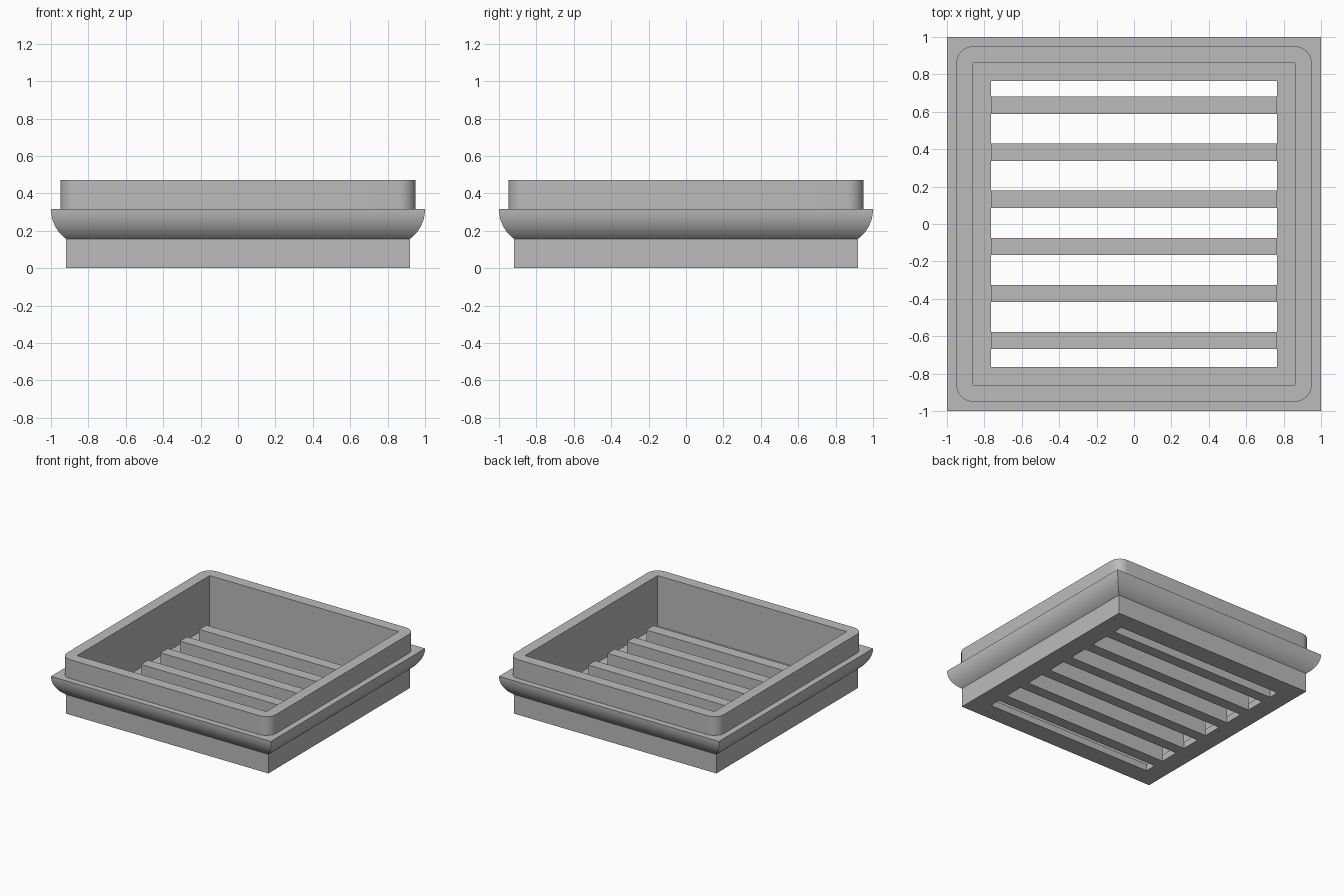
import bpy
import bmesh
import math

cube = bpy.data.objects.get("Cube")
if cube:
    bpy.data.objects.remove(cube, do_unlink=True)

grey = bpy.data.materials.new("plain grey")
grey.use_nodes = True
colour = (0.5, 0.5, 0.5, 1)
grey.diffuse_color = colour
grey.node_tree.nodes["Principled BSDF"].inputs["Base Color"].default_value = colour

OPENING = 0.765
CORNER_STEPS = 8


def add_object(name, bm):
    bmesh.ops.recalc_face_normals(bm, faces=bm.faces)
    mesh = bpy.data.meshes.new(name)
    bm.to_mesh(mesh)
    bm.free()
    mesh.materials.append(grey)
    obj = bpy.data.objects.new(name, mesh)
    bpy.context.collection.objects.link(obj)
    return obj


def square_loop(bm, half, z, radius=0.0):
    """Square ring of vertices with optional rounded corners."""
    verts = []
    for corner in range(4):
        middle = math.radians(45 + 90 * corner)
        cx = math.copysign(half - radius, math.cos(middle))
        cy = math.copysign(half - radius, math.sin(middle))
        for i in range(CORNER_STEPS + 1):
            a = math.radians(90 * (corner + i / CORNER_STEPS))
            verts.append(bm.verts.new((cx + radius * math.cos(a),
                                       cy + radius * math.sin(a), z)))
    return verts


# Frame: plinth, curved flange, rounded rim and inner ledge in one closed section
plinth, plinth_top, flange_top, rim_top, ledge = 0.92, 0.157, 0.315, 0.47, 0.055
curve_radius = 0.196
sweep = math.asin((flange_top - plinth_top) / curve_radius)
section = [(OPENING, 0), (plinth, 0)]
for i in range(11):
    a = sweep * (1 - i / 10)
    section.append((1 - curve_radius * (1 - math.cos(a)),
                    flange_top - curve_radius * math.sin(a)))
section += [(0.95, flange_top, 0.09), (0.95, rim_top, 0.09),
            (0.86, rim_top), (0.86, ledge), (OPENING, ledge)]

bm = bmesh.new()
loops = [square_loop(bm, *point) for point in section]
for k, low in enumerate(loops):
    high = loops[(k + 1) % len(loops)]
    for i in range(len(low)):
        j = (i + 1) % len(low)
        bm.faces.new((low[i], low[j], high[j], high[i]))
bmesh.ops.remove_doubles(bm, verts=bm.verts, dist=0.0005)
frame = add_object("frame", bm)
bpy.context.view_layer.objects.active = frame
frame.select_set(True)
bpy.ops.object.shade_smooth_by_angle(angle=math.radians(25))
frame.select_set(False)

# Slats: six bars across the opening, standing above the ledge
for n in range(6):
    y = 0.006 + 0.2516 * (n - 2.5)
    bm = bmesh.new()
    bmesh.ops.create_cube(bm, size=1)
    for v in bm.verts:
        v.co = (v.co.x * 2 * OPENING, y + v.co.y * 0.092, (v.co.z + 0.5) * plinth_top)
    add_object(f"slat_{n + 1}", bm)
